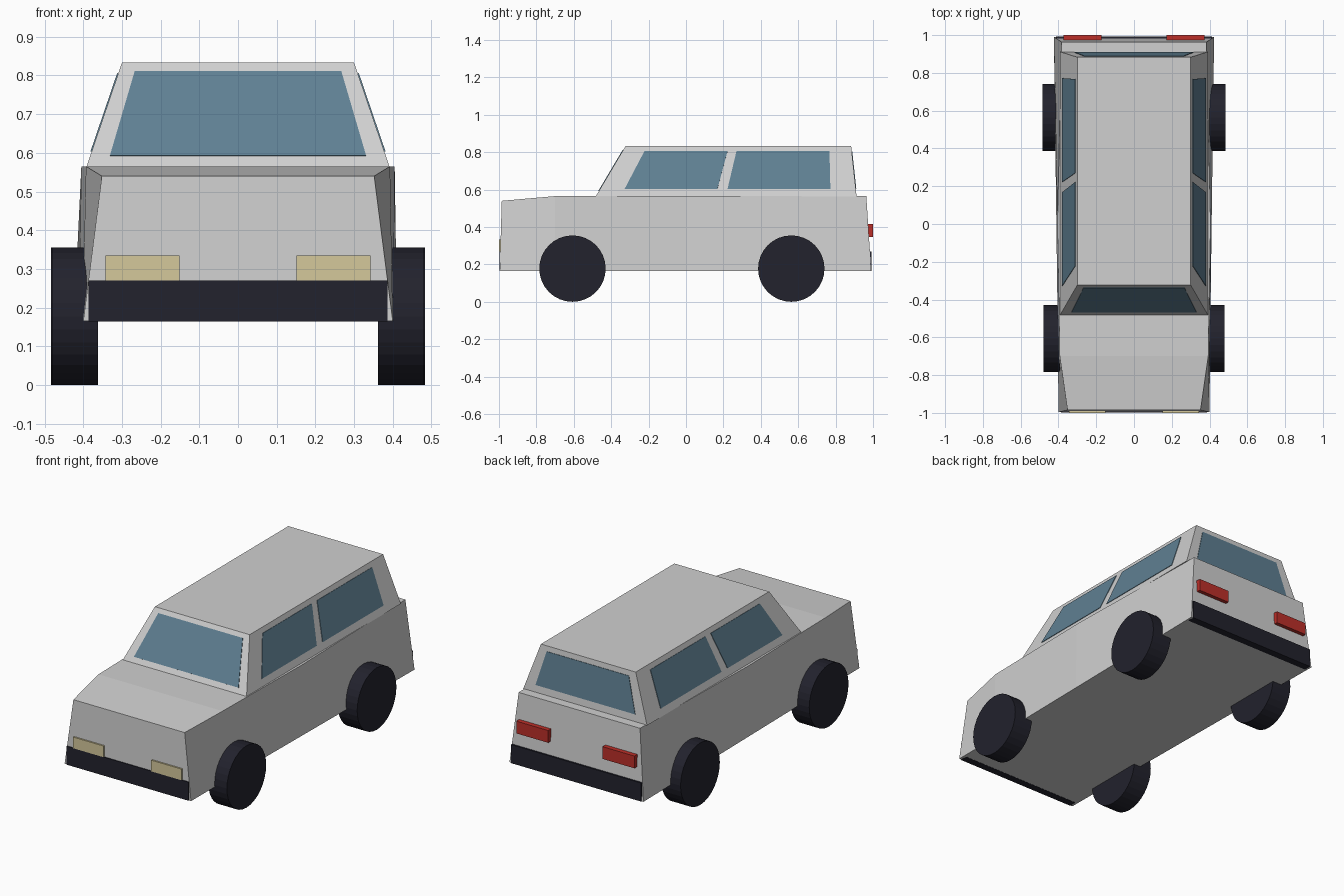
import bpy, bmesh, math
from mathutils import Vector

if "Cube" in bpy.data.objects:
    bpy.data.objects.remove(bpy.data.objects["Cube"])


def material(name, r, g, b):
    m = bpy.data.materials.new(name)
    m.diffuse_color = (r, g, b, 1)
    m.use_nodes = True
    m.node_tree.nodes["Principled BSDF"].inputs["Base Color"].default_value = m.diffuse_color
    return m


PAINT = material("light grey paint", 0.63, 0.63, 0.63)
GLASS = material("blue glass", 0.115, 0.215, 0.29)
BLACK = material("dark rubber", 0.016, 0.016, 0.026)
CREAM = material("cream lamp", 0.66, 0.58, 0.33)
RED = material("red lamp", 0.50, 0.028, 0.022)


def add_mesh(name, verts, faces, mat):
    me = bpy.data.meshes.new(name)
    bm = bmesh.new()
    vs = [bm.verts.new(v) for v in verts]
    for f in faces:
        bm.faces.new([vs[i] for i in f])
    bmesh.ops.recalc_face_normals(bm, faces=bm.faces)
    bm.to_mesh(me)
    bm.free()
    me.materials.append(mat)
    ob = bpy.data.objects.new(name, me)
    bpy.context.collection.objects.link(ob)
    return ob


def loft(name, sections, mat):
    """Skin a list of equal-sized point loops and cap both ends."""
    n = len(sections[0])
    verts = [p for s in sections for p in s]
    faces = [list(range(n)), list(range(len(verts) - n, len(verts)))]
    for k in range(len(sections) - 1):
        for i in range(n):
            j = (i + 1) % n
            faces.append([k * n + i, k * n + j, (k + 1) * n + j, (k + 1) * n + i])
    return add_mesh(name, verts, faces, mat)


def box(name, x0, x1, y0, y1, z0, z1, mat):
    return loft(name, [[(x0, y, z0), (x1, y, z0), (x1, y, z1), (x0, y, z1)]
                       for y in (y0, y1)], mat)


def plate(name, pts, outward, mat, t=0.003):
    """Thin pane lying on a flat panel."""
    pts = [Vector(p) for p in pts]
    n = (pts[1] - pts[0]).cross(pts[2] - pts[0]).normalized()
    if n.dot(Vector(outward)) < 0:
        n = -n
    return loft(name, [[p - n * t for p in pts], [p + n * t for p in pts]], mat)


# Lower body: half width and y at the sill, then half width, y and z at the belt
stations = [(0.400, -0.996, 0.352, -0.985, 0.540),
            (0.402, -0.700, 0.393, -0.700, 0.565),
            (0.411, 0.000, 0.405, 0.000, 0.565),
            (0.424, 0.990, 0.384, 0.964, 0.565)]
SILL = 0.165
loft("lower_body", [[(-bx, by, SILL), (bx, by, SILL), (tx, ty, tz), (-tx, ty, tz)]
                    for bx, by, tx, ty, tz in stations], PAINT)

# Cabin: base loop and roof loop
Z0, Z1 = 0.563, 0.833


def cabin_at(z):
    """Half width, front y and rear y of the cabin at height z."""
    t = (z - Z0) / (Z1 - Z0)
    return 0.392 - 0.092 * t, -0.483 + 0.160 * t, 0.912 - 0.029 * t


def cabin_loop(z):
    x, f, r = cabin_at(z)
    return [(-x, f, z), (x, f, z), (x, r, z), (-x, r, z)]


loft("cabin", [cabin_loop(Z0), cabin_loop(Z1)], PAINT)

# Windscreen and rear window
for name, side, zb, zt, xb, xt in (("windscreen", 1, 0.592, 0.810, 0.331, 0.267),
                                   ("rear_window", 2, 0.605, 0.803, 0.315, 0.260)):
    yb, yt = cabin_at(zb)[side], cabin_at(zt)[side]
    plate(name, [(-xb, yb, zb), (xb, yb, zb), (xt, yt, zt), (-xt, yt, zt)],
          (0, -1 if side == 1 else 1, 0), GLASS)

# Side windows
zb, zt = 0.603, 0.805
xb, xt = cabin_at(zb)[0], cabin_at(zt)[0]
for label, s in (("right", 1), ("left", -1)):
    for name, b0, b1, t1, t0 in (("front", -0.328, 0.168, 0.222, -0.222),
                                 ("rear", 0.222, 0.772, 0.767, 0.270)):
        plate(f"{label}_{name}_window",
              [(s * xb, b0, zb), (s * xb, b1, zb), (s * xt, t1, zt), (s * xt, t0, zt)],
              (s, 0, 0), GLASS)

# Bumpers
box("front_bumper", -0.386, 0.386, -0.998, -0.955, SILL - 0.001, 0.270, BLACK)
box("rear_bumper", -0.412, 0.412, 0.950, 0.993, SILL - 0.001, 0.270, BLACK)

# Lamps and wheels on both sides
for label, s in (("right", 1), ("left", -1)):
    xs = sorted((s * 0.151, s * 0.343))
    box(f"{label}_headlamp", *xs, -1.0, -0.97, 0.270, 0.334, CREAM)
    xs = sorted((s * 0.172, s * 0.374))
    box(f"{label}_tail_lamp", *xs, 0.95, 1.0, 0.347, 0.417, RED)
    for name, y, outer in (("front", -0.607, 0.479), ("rear", 0.563, 0.484)):
        R = 0.1775
        rings = [[(s * x, y + R * math.cos(a), R + R * math.sin(a))
                  for a in (2 * math.pi * i / 32 for i in range(32))]
                 for x in (0.362, outer)]
        loft(f"{label}_{name}_wheel", rings, BLACK)
